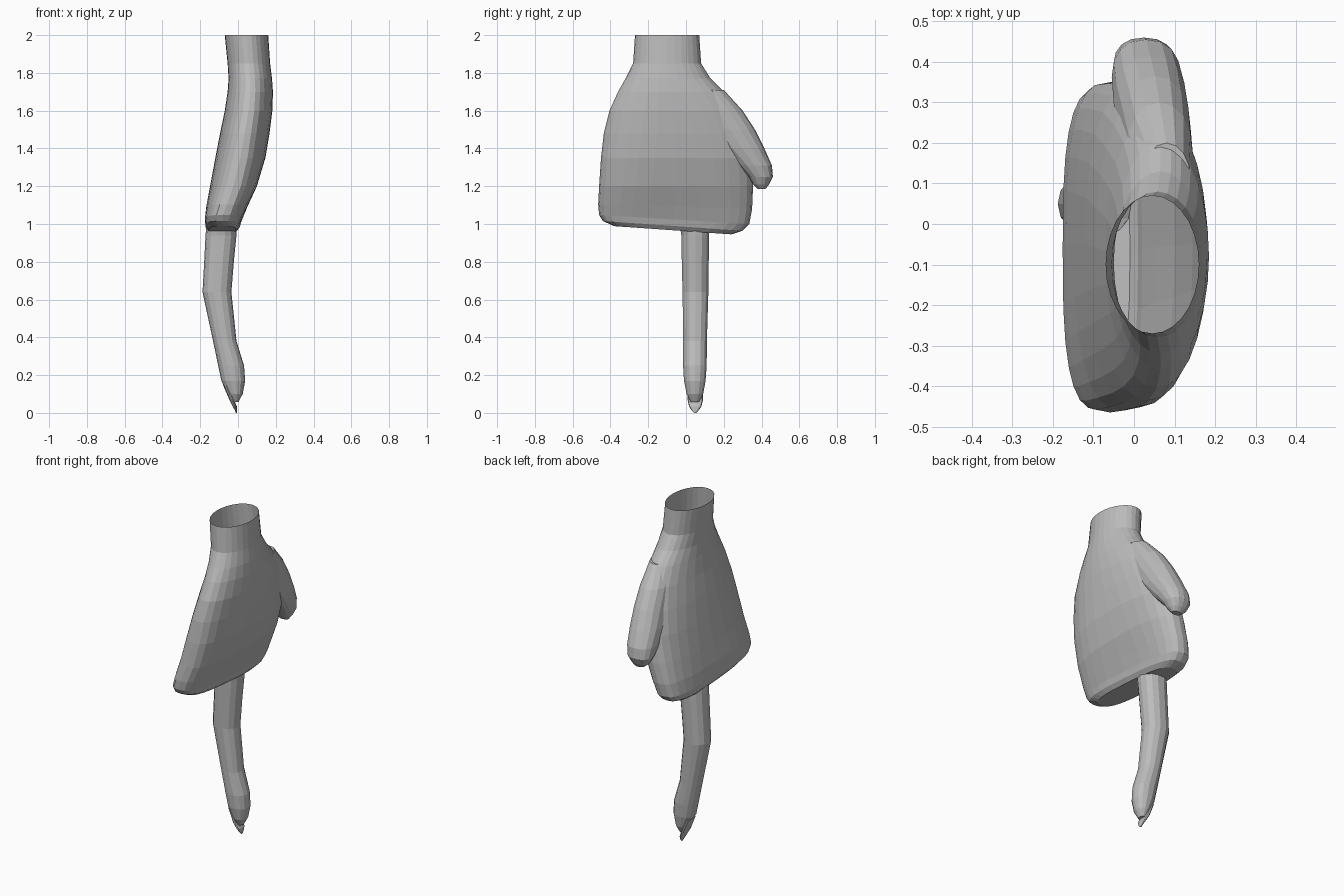
import bpy, bmesh, math

skin = bpy.data.materials.new("plain grey")
skin.diffuse_color = (0.5, 0.5, 0.5, 1)


def power(v, n):
    return math.copysign(abs(v) ** (2 / n), v)


def loft(name, rings, sides):
    """Closed loft of rounded rings: z, x0, x1, y0, y1, roundness, slope along y."""
    bm = bmesh.new()
    loops = []
    for z, x0, x1, y0, y1, n, slope in rings:
        loop = []
        for i in range(sides):
            a = 2 * math.pi * i / sides
            x = (x0 + x1) / 2 + (x1 - x0) / 2 * power(math.cos(a), n)
            y = (y0 + y1) / 2 + (y1 - y0) / 2 * power(math.sin(a), n)
            loop.append(bm.verts.new((x, y, z + slope * y)))
        loops.append(loop)
    for a, b in zip(loops, loops[1:]):
        for i in range(sides):
            j = (i + 1) % sides
            bm.faces.new((a[i], a[j], b[j], b[i]))
    bm.faces.new(loops[0])
    bm.faces.new(loops[-1])
    bmesh.ops.recalc_face_normals(bm, faces=bm.faces[:])
    me = bpy.data.meshes.new(name)
    bm.to_mesh(me)
    bm.free()
    me.materials.append(skin)
    ob = bpy.data.objects.new(name, me)
    bpy.context.collection.objects.link(ob)
    return ob


# wrist and palm, leaning towards -x as it goes down
hand = loft("hand", [
    (2.00, -.07, .16, -.27, .07, 2, 0),
    (1.85, -.055, .17, -.28, .08, 2, 0),
    (1.77, -.05, .18, -.32, .13, 2, 0),
    (1.70, -.055, .185, -.36, .20, 2, 0),
    (1.60, -.07, .182, -.405, .27, 2.1, 0),
    (1.48, -.095, .167, -.435, .32, 2.2, 0),
    (1.35, -.12, .145, -.45, .35, 2.4, 0),
    (1.20, -.148, .10, -.46, .355, 2.6, 0),
    (1.09, -.168, .05, -.465, .35, 2.8, -.03),
    (1.02, -.176, .02, -.46, .335, 3, -.06),
    (.985, -.172, .01, -.44, .30, 3, -.07),
    (.962, -.155, -.01, -.38, .24, 3, -.07),
], 28)

# folded thumb
thumb = loft("thumb", [
    (1.71, .02, .14, .02, .20, 2, 0),
    (1.60, -.02, .145, .05, .30, 2.1, 0),
    (1.50, -.035, .14, .10, .365, 2.2, 0),
    (1.40, -.05, .13, .18, .415, 2.3, 0),
    (1.31, -.055, .115, .27, .455, 2.3, 0),
    (1.25, -.05, .10, .33, .46, 2.3, 0),
    (1.21, -.03, .08, .355, .44, 2.2, 0),
    (1.185, 0, .06, .38, .42, 2, 0),
], 16)

# pointing finger with two bends
finger = loft("pointing_finger", [
    (1.02, -.165, -.005, -.04, .13, 2.2, 0),
    (.94, -.172, -.008, -.026, .124, 2.2, 0),
    (.80, -.179, -.022, -.024, .122, 2.2, 0),
    (.64, -.188, -.035, -.02, .12, 2.2, 0),
    (.38, -.132, -.008, -.016, .112, 2.2, 0),
    (.25, -.105, .032, -.017, .111, 2.2, 0),
    (.17, -.088, .038, -.012, .105, 2.2, 0),
    (.10, -.055, .025, .002, .092, 2, 0),
    (.058, -.03, .002, .025, .07, 2, 0),
], 14)

# fingernail
nail = loft("fingernail", [
    (.15, -.08, -.05, .01, .087, 2.5, 0),
    (.07, -.046, -.022, .008, .09, 2.5, 0),
    (.035, -.028, -.006, .016, .082, 2.2, 0),
    (.012, -.016, -.004, .03, .066, 2, 0),
    (0, -.011, -.005, .042, .055, 2, 0),
], 12)

# fuse thumb and finger into the palm
for part in (thumb, finger):
    mod = hand.modifiers.new("join", 'BOOLEAN')
    mod.operation = 'UNION'
    mod.solver = 'EXACT'
    mod.object = part
dg = bpy.context.evaluated_depsgraph_get()
fused = bpy.data.meshes.new_from_object(hand.evaluated_get(dg))
hand.modifiers.clear()
hand.data = fused
for part in (thumb, finger):
    bpy.data.objects.remove(part)

# open the wrist
bm = bmesh.new()
bm.from_mesh(fused)
top = [f for f in bm.faces if all(v.co.z > 1.999 for v in f.verts)]
bmesh.ops.delete(bm, geom=top, context='FACES')
bm.to_mesh(fused)
bm.free()
